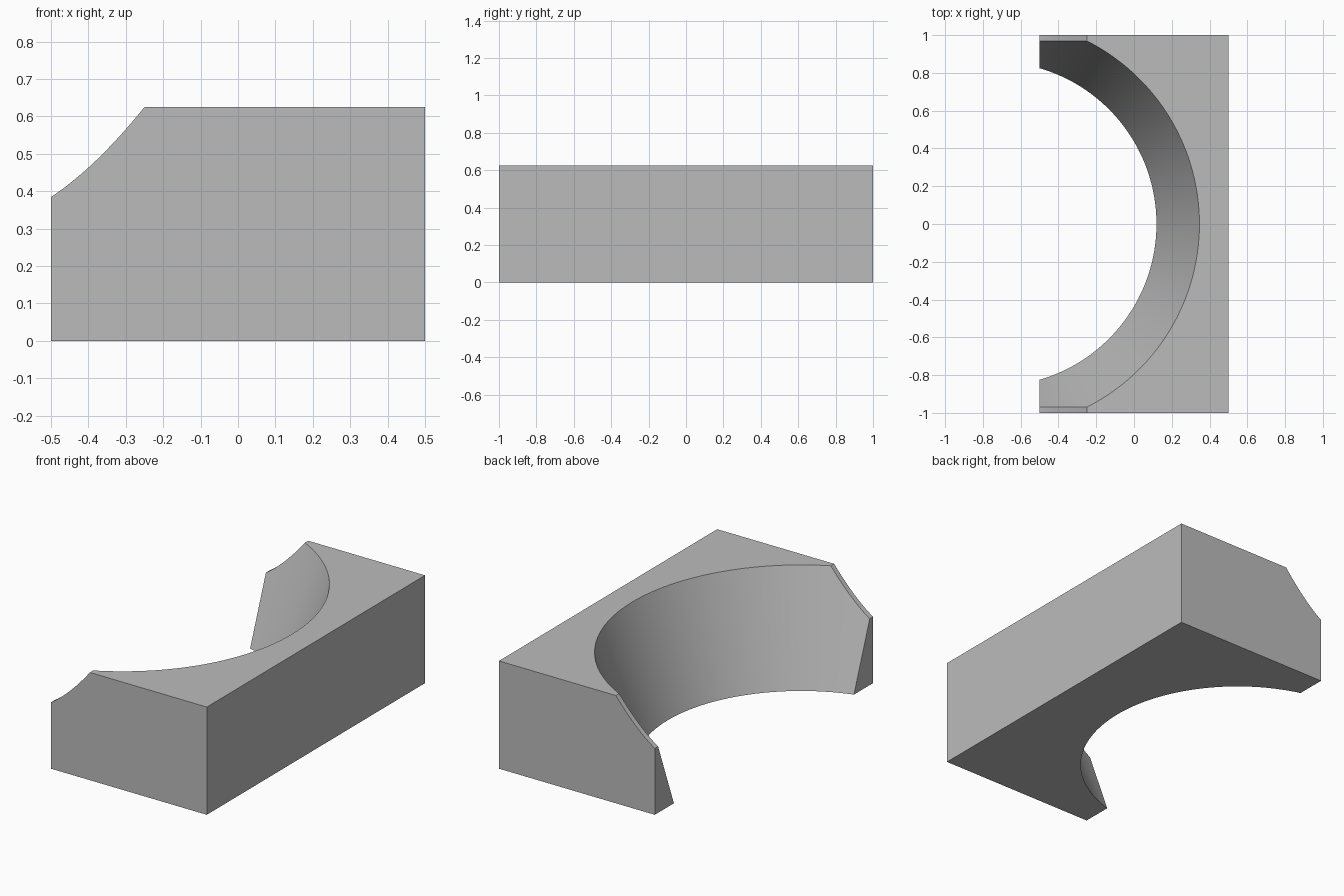
import bpy, bmesh
from math import sqrt, acos, atan2, cos, sin, tan, radians, hypot

cube = bpy.data.objects.get("Cube")
if cube:
    bpy.data.objects.remove(cube, do_unlink=True)

# Block size and the conical bite taken from its left-hand side
X, Y, H = 0.5, 1.0, 0.625
CX, R_LOW, TAPER = -0.74, 0.859, tan(radians(20))
R_TOP = R_LOW + H * TAPER
NOTCH_X = -0.25                      # where the rim meets the end cheeks
CHEEK_Y = sqrt(R_TOP**2 - (NOTCH_X - CX)**2)

# Angles around the cone axis where the wall outline changes
rim = atan2(CHEEK_Y, NOTCH_X - CX)
foot = acos((-X - CX) / R_LOW)
tip = atan2(CHEEK_Y, -X - CX)


def spread(a, b, n):
    return [a + (b - a) * i / n for i in range(n)]


half = spread(0, rim, 48) + spread(rim, foot, 10) + spread(foot, tip, 4) + [tip]
angles = [-a for a in reversed(half[1:])] + half

bm = bmesh.new()


def vert(x, y, z):
    return bm.verts.new((x, y, z))


def cone_point(a, r):
    return vert(CX + r * cos(a), r * sin(a), (r - R_LOW) / TAPER)


# Conical wall: each column runs from the foot to the rim or cheek edge
high = [cone_point(a, min(R_TOP, CHEEK_Y / max(abs(sin(a)), 0.1))) for a in angles]
low = [high[0]] + [cone_point(a, max(R_LOW, (-X - CX) / cos(a)))
                   for a in angles[1:-1]] + [high[-1]]
for i in range(len(angles) - 1):
    ring = [low[i], low[i + 1], high[i + 1], high[i]]
    bm.faces.new(list(dict.fromkeys(ring)))

n_end, n_cheek = 4, 14               # columns at each end of the wall
top_arc = high[n_cheek:-n_cheek]
foot_arc = low[n_end:-n_end]
back = [vert(X, s * Y, z) for z in (0, H) for s in (-1, 1)]
corners = []

# End cheeks: curved ledge, outer side and narrow end face
for s in (-1, 1):
    edge = high[:n_cheek + 1] if s < 0 else high[::-1][:n_cheek + 1]
    end = low[:n_end + 1] if s < 0 else low[::-1][:n_end + 1]
    outer = [vert(v.co.x, s * Y, v.co.z) for v in edge]
    corner = vert(-X, s * Y, 0)
    for i in range(n_cheek):
        bm.faces.new((edge[i], edge[i + 1], outer[i + 1], outer[i]))
    k = 0 if s < 0 else 1
    bm.faces.new([corner] + outer + [back[2 + k], back[k]])
    bm.faces.new(end + [corner, outer[0]])
    corners.append((corner, outer[-1]))

# Top, bottom and straight long side
bm.faces.new([corners[0][1]] + top_arc + [corners[1][1], back[3], back[2]])
bm.faces.new([corners[0][0]] + foot_arc + [corners[1][0], back[1], back[0]])
bm.faces.new((back[0], back[1], back[3], back[2]))
bmesh.ops.recalc_face_normals(bm, faces=bm.faces)

mesh = bpy.data.meshes.new("notched_block")
bm.to_mesh(mesh)
bm.free()
block = bpy.data.objects.new("notched_block", mesh)
bpy.context.collection.objects.link(block)

# Plain grey material
grey = bpy.data.materials.new("plain_grey")
grey.use_nodes = True
colour = (0.5, 0.5, 0.5, 1)
grey.diffuse_color = colour
grey.node_tree.nodes["Principled BSDF"].inputs["Base Color"].default_value = colour
mesh.materials.append(grey)

# Smooth the curved wall, keep the block edges crisp
bpy.context.view_layer.objects.active = block
block.select_set(True)
bpy.ops.object.shade_smooth_by_angle(angle=radians(15))
